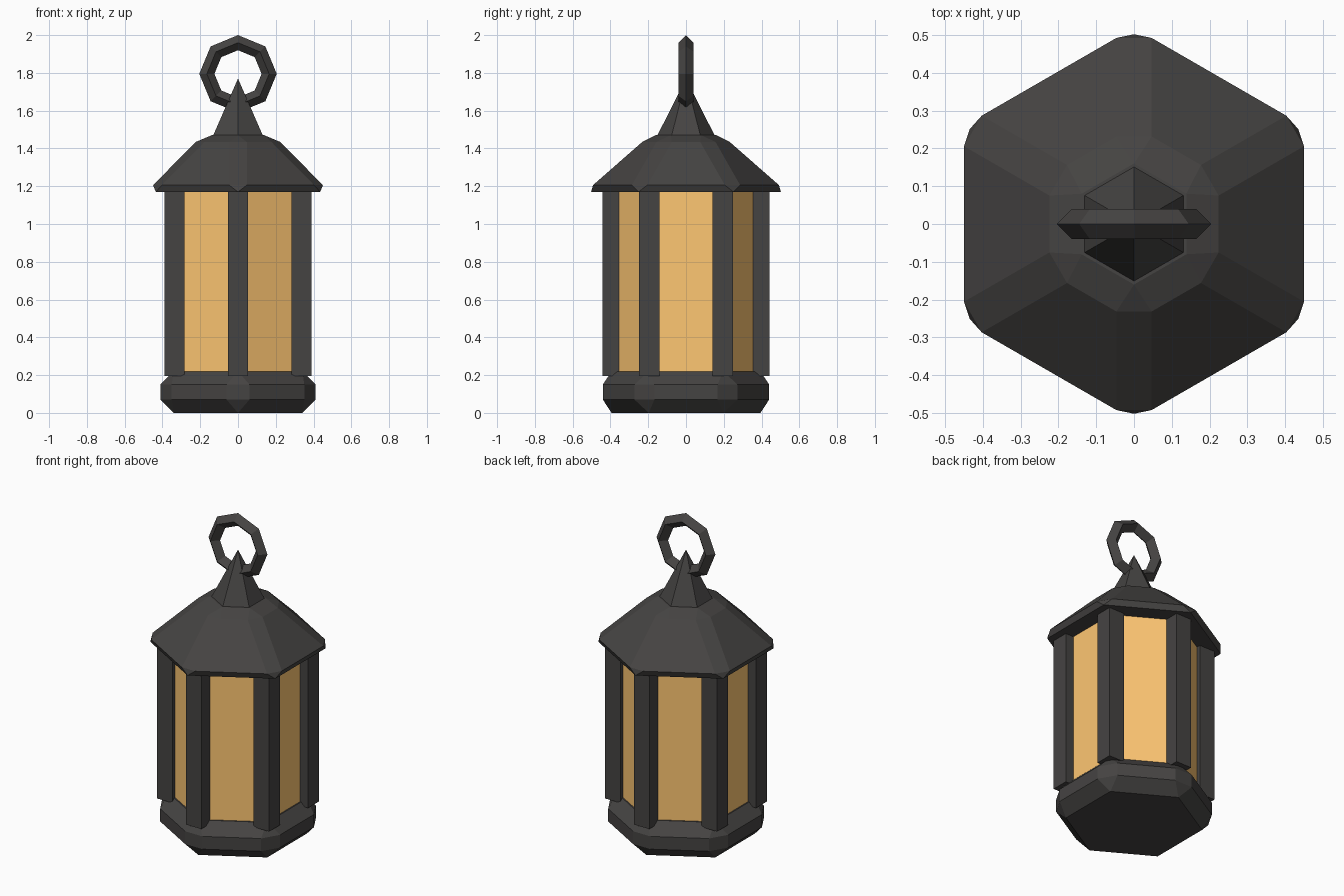
import bpy
from math import radians, sin, cos, pi

if "Cube" in bpy.data.objects:
    bpy.data.objects.remove(bpy.data.objects["Cube"])


def material(name, color):
    m = bpy.data.materials.new(name)
    m.diffuse_color = color
    m.use_nodes = True
    m.node_tree.nodes["Principled BSDF"].inputs["Base Color"].default_value = m.diffuse_color
    return m


iron = material("dark_iron", (0.06, 0.057, 0.055, 1))
amber = material("amber_glass", (1.0, 0.57, 0.17, 1))


def finish(name, mat, bevel=0):
    ob = bpy.context.object
    ob.name = name
    ob.data.materials.append(mat)
    if bevel:
        mod = ob.modifiers.new("chamfer", 'BEVEL')
        mod.width = bevel
        mod.segments = 1
        mod.limit_method = 'NONE'
    return ob


def hex_solid(name, r1, r2, z0, z1, mat, bevel=0):
    """Six-sided prism or frustum with corners on the y axis."""
    bpy.ops.mesh.primitive_cone_add(vertices=6, radius1=r1, radius2=r2, depth=z1 - z0,
                                    location=(0, 0, (z0 + z1) / 2))
    return finish(name, mat, bevel)


# Chamfered base, glass body, roof and pointed finial
hex_solid("base", 0.475, 0.475, 0, 0.22, iron, 0.07)
hex_solid("glass_panes", 0.385, 0.385, 0.2, 1.19, amber)
hex_solid("roof", 0.56, 0.218, 1.17, 1.47, iron, 0.05)
hex_solid("finial", 0.152, 0, 1.468, 1.77, iron)

# Square corner posts, one on each corner of the hexagon
for i in range(6):
    a = pi / 2 + i * pi / 3
    bpy.ops.mesh.primitive_cube_add(size=1, location=(0.388 * cos(a), 0.388 * sin(a), 0.695))
    bpy.context.object.scale = (0.108, 0.108, 1.0)
    finish(f"corner_post_{i + 1}", iron)

# Hanging ring, upright and facing front
bpy.ops.mesh.primitive_torus_add(major_segments=8, minor_segments=4, major_radius=0.165,
                                 minor_radius=0.04, location=(0, 0, 1.795),
                                 rotation=(radians(90), 0, 0))
finish("hanging_ring", iron)
